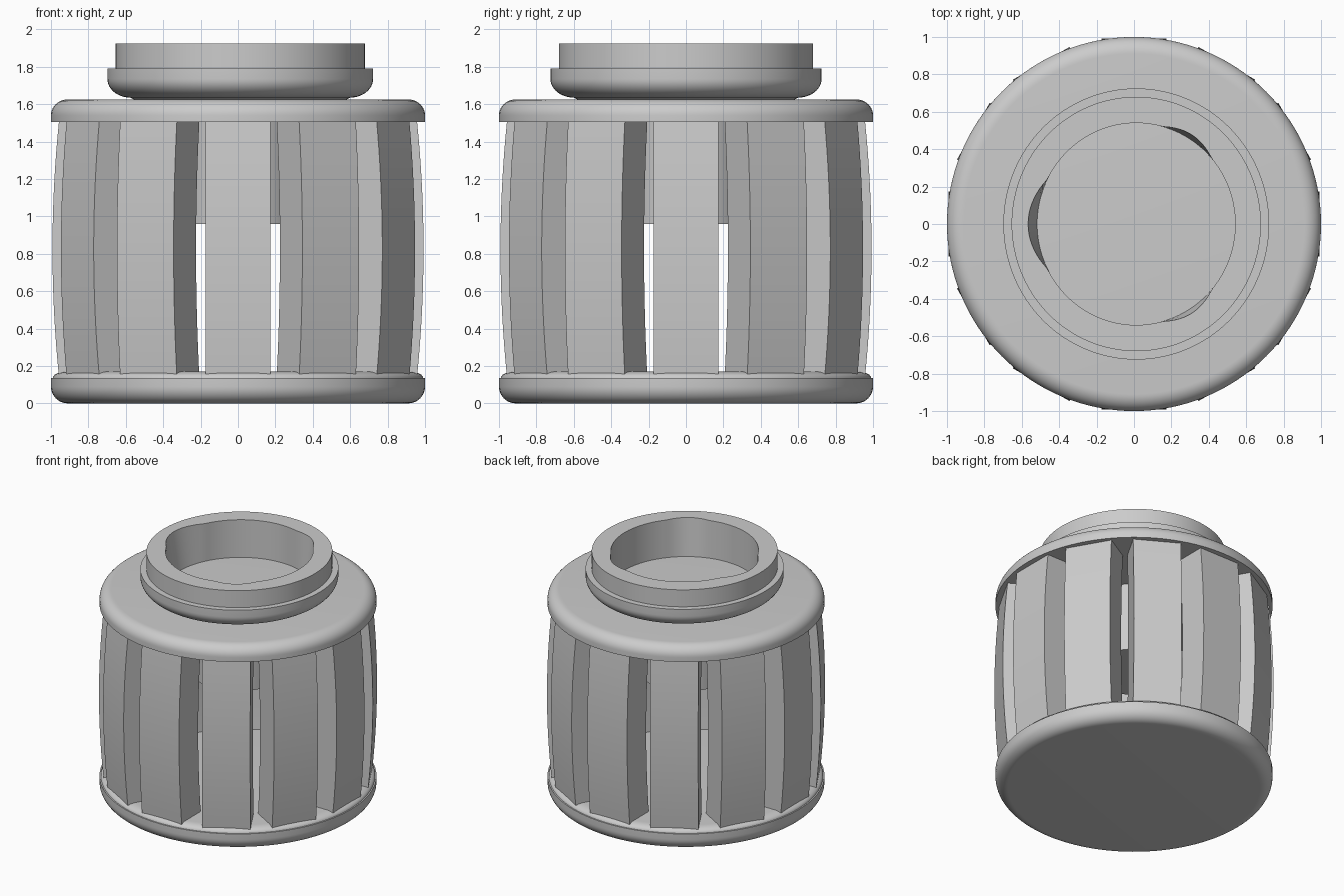
import bpy, bmesh, math
from math import cos, sin, pi

cube = bpy.data.objects.get("Cube")
if cube:
    bpy.data.objects.remove(cube)

grey = bpy.data.materials.new("plain grey")
grey.use_nodes = True
GREY = (0.6, 0.6, 0.6, 1)
grey.diffuse_color = GREY
grey.node_tree.nodes["Principled BSDF"].inputs["Base Color"].default_value = GREY


def finish(name, bm, smooth=30):
    bmesh.ops.recalc_face_normals(bm, faces=bm.faces)
    mesh = bpy.data.meshes.new(name)
    bm.to_mesh(mesh)
    bm.free()
    mesh.materials.append(grey)
    obj = bpy.data.objects.new(name, mesh)
    bpy.context.collection.objects.link(obj)
    bpy.ops.object.select_all(action='DESELECT')
    obj.select_set(True)
    bpy.context.view_layer.objects.active = obj
    bpy.ops.object.shade_smooth_by_angle(angle=math.radians(smooth))
    return obj


def lathe(name, profile, sides=128, closed=False, shape=None):
    """Turn a profile of (radius, z); shape may adjust the radius by angle."""
    bm = bmesh.new()
    rings = []
    for i, (r, z) in enumerate(profile):
        ring = []
        for k in range(sides):
            a = 2 * pi * k / sides
            rr = r + (shape(i, a) if shape else 0)
            ring.append(bm.verts.new((rr * cos(a), rr * sin(a), z)))
        rings.append(ring)
    pairs = list(zip(rings, rings[1:]))
    if closed:
        pairs.append((rings[-1], rings[0]))
    else:
        bm.faces.new(rings[0])
        bm.faces.new(rings[-1])
    for low, high in pairs:
        for k in range(sides):
            n = (k + 1) % sides
            bm.faces.new((low[k], low[n], high[n], high[k]))
    return finish(name, bm)


def arc(cr, cz, rad_r, rad_z, start, end, steps=10):
    """Elliptical quarter round for a profile, angles in degrees."""
    angles = [math.radians(start + (end - start) * i / steps) for i in range(steps + 1)]
    return [(cr + rad_r * cos(a), cz + rad_z * sin(a)) for a in angles]


# Round base with a rolled lower edge and a gently raised top
lathe("base", arc(0.91, 0.09, 0.09, 0.09, -90, 0) + [(1.0, 0.135)]
      + arc(0.92, 0.135, 0.07, 0.035, 0, 90, 6))

# Top plate with a rolled upper edge
lathe("top_plate", [(1.0, 1.505)] + arc(0.91, 1.54, 0.09, 0.085, 0, 90))

# Container hanging under the top plate
lathe("inner_cup", [(0.33, 0.96), (0.33, 1.51)], 96)


# Neck with flange; the mouth has three shallow finger notches
def mouth(i, a):
    if i != len(neck) - 2:
        return 0
    total = 0
    for centre, depth, width in ((pi, 0.05, 0.46), (1.0, 0.025, 0.3), (-1.0, 0.025, 0.3)):
        d = abs((a - centre + pi) % (2 * pi) - pi)
        if d < width:
            total += depth * cos(d / width * pi / 2)
    return total


neck = ([(0.57, 1.62), (0.6, 1.635)] + arc(0.6, 1.735, 0.125, 0.1, -80, 0)
        + [(0.725, 1.79), (0.68, 1.79), (0.68, 1.925), (0.54, 1.925), (0.54, 1.62)])
collar = lathe("neck", neck, closed=True, shape=mouth)
collar.scale.x = 0.98
collar.location.x = 0.012

# Twelve bowed slats around the body
SLATS, STEPS, HALF, DEPTH = 12, 16, 0.175, 0.24
for s in range(SLATS):
    a = 2 * pi * s / SLATS
    bm = bmesh.new()
    rows = []
    for i in range(STEPS + 1):
        t = i / STEPS
        z = 0.14 + (1.51 - 0.14) * t
        r = 0.992 - 0.035 * (2 * t - 1) ** 2
        corners = ((r, -HALF), (r, HALF), (r - DEPTH, HALF), (r - DEPTH, -HALF))
        rows.append([bm.verts.new((x * cos(a) - y * sin(a), x * sin(a) + y * cos(a), z))
                     for x, y in corners])
    bm.faces.new(rows[0])
    bm.faces.new(rows[-1])
    for low, high in zip(rows, rows[1:]):
        for k in range(4):
            n = (k + 1) % 4
            bm.faces.new((low[k], low[n], high[n], high[k]))
    finish(f"slat_{s + 1}", bm)
